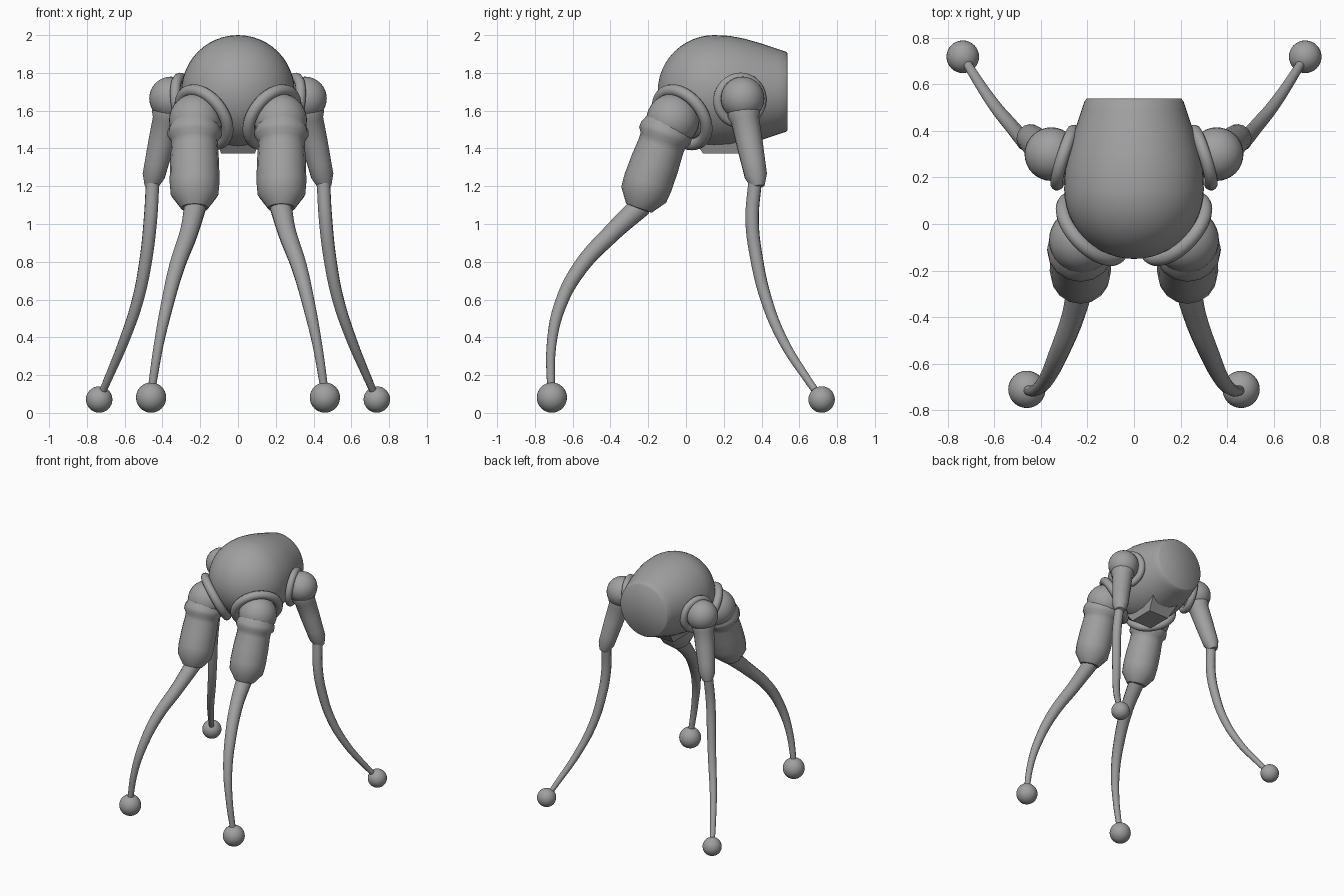
import bpy, bmesh, math
from mathutils import Vector, Matrix

if "Cube" in bpy.data.objects:
    bpy.data.objects.remove(bpy.data.objects["Cube"])

grey = bpy.data.materials.new("grey")
grey.diffuse_color = (0.35, 0.35, 0.35, 1)
grey.use_nodes = True
grey.node_tree.nodes["Principled BSDF"].inputs["Base Color"].default_value = grey.diffuse_color


def finish(obj, angle=40):
    obj.data.materials.append(grey)
    bpy.ops.object.select_all(action='DESELECT')
    obj.select_set(True)
    bpy.context.view_layer.objects.active = obj
    bpy.ops.object.shade_smooth_by_angle(angle=math.radians(angle))
    return obj


def from_bmesh(name, bm, angle=40):
    bmesh.ops.recalc_face_normals(bm, faces=bm.faces)
    mesh = bpy.data.meshes.new(name)
    bm.to_mesh(mesh)
    bm.free()
    obj = bpy.data.objects.new(name, mesh)
    bpy.context.collection.objects.link(obj)
    return finish(obj, angle)


def lathe(name, origin, axis, profile, sides=24, closed=False, angle=40):
    """Revolve (distance along axis, radius) points around an axis."""
    rot = Vector(axis).to_track_quat('Z', 'Y').to_matrix().to_4x4()
    frame = Matrix.Translation(origin) @ rot
    bm = bmesh.new()
    rings = []
    for t, r in profile:
        if r == 0:
            rings.append([bm.verts.new(frame @ Vector((0, 0, t)))] * sides)
            continue
        rings.append([bm.verts.new(frame @ Vector((
            r * math.cos(2 * math.pi * i / sides),
            r * math.sin(2 * math.pi * i / sides), t))) for i in range(sides)])
    pairs = list(zip(rings, rings[1:]))
    if closed:
        pairs.append((rings[-1], rings[0]))
    for a, b in pairs:
        for i in range(sides):
            j = (i + 1) % sides
            quad = list(dict.fromkeys((a[i], a[j], b[j], b[i])))
            bm.faces.new(quad)
    return from_bmesh(name, bm, angle)


def ball(name, centre, r):
    steps = 16
    profile = [(-r * math.cos(math.pi * k / steps),
                r * math.sin(math.pi * k / steps) if 0 < k < steps else 0)
               for k in range(steps + 1)]
    return lathe(name, centre, (0, 0, 1), profile, 32)


def ring(name, centre, axis, major, minor):
    profile = [(minor * math.sin(math.pi * k / 6),
                major + minor * math.cos(math.pi * k / 6)) for k in range(12)]
    return lathe(name, centre, axis, profile, 40, True, 60)


def tentacle(name, path):
    """Tapered tube through (x, y, z, radius) points."""
    curve = bpy.data.curves.new(name, 'CURVE')
    curve.dimensions = '3D'
    curve.bevel_depth = 1
    curve.bevel_resolution = 4
    curve.resolution_u = 5
    curve.use_fill_caps = True
    spline = curve.splines.new('BEZIER')
    spline.bezier_points.add(len(path) - 1)
    for p, (x, y, z, r) in zip(spline.bezier_points, path):
        p.co = (x, y, z)
        p.radius = r
        p.handle_left_type = p.handle_right_type = 'AUTO'
    obj = bpy.data.objects.new(name, curve)
    bpy.context.collection.objects.link(obj)
    bpy.ops.object.select_all(action='DESELECT')
    obj.select_set(True)
    bpy.context.view_layer.objects.active = obj
    bpy.ops.object.convert(target='MESH')
    return finish(bpy.context.object, 60)


# Body: domed front, tapering to a flat round back
dome = [(-0.3 * math.cos(math.pi * k / 24),
         0.3 * math.sin(math.pi * k / 24)) for k in range(13)]
dome[0] = (-0.3, 0)
body_profile = dome + [(0.08, 0.296), (0.16, 0.281), (0.25, 0.255),
                       (0.34, 0.225), (0.378, 0.212), (0.388, 0.203), (0.388, 0)]
lathe("body", (0, 0.15, 1.7), (0, 1, 0), body_profile, 48, angle=50)

# Tapered block under the body
bm = bmesh.new()
low = [bm.verts.new((x, y, 1.374)) for x, y in
       ((-0.09, 0.09), (0.09, 0.09), (0.09, 0.29), (-0.09, 0.29))]
high = [bm.verts.new((x, y, 1.5)) for x, y in
        ((-0.13, 0.0), (0.13, 0.0), (0.13, 0.4), (-0.13, 0.4))]
bm.faces.new(low)
bm.faces.new(high)
for i in range(4):
    j = (i + 1) % 4
    bm.faces.new((low[i], low[j], high[j], high[i]))
from_bmesh("belly_block", bm, 20)

for side, s in (("left", -1), ("right", 1)):
    # Front leg: socket ring, hip ball, thick sleeve, tentacle, ball foot
    ring(f"front_socket_{side}", (s * 0.18, -0.02, 1.565),
         (s * 0.19, -0.18, -0.14), 0.162, 0.032)
    ball(f"front_hip_{side}", (s * 0.225, -0.07, 1.55), 0.14)
    lathe(f"front_sleeve_{side}", (s * 0.23, -0.08, 1.56), (0, -0.335, -0.942),
          [(0.0, 0), (0.03, 0.125), (0.07, 0.142), (0.10, 0.143),
           (0.125, 0.125), (0.16, 0.124), (0.25, 0.13), (0.36, 0.132),
           (0.43, 0.126), (0.505, 0.072), (0.515, 0)], 16)
    tentacle(f"front_tentacle_{side}",
             [(s * x, y, z, r) for x, y, z, r in (
                 (0.225, -0.235, 1.10, 0.06), (0.26, -0.39, 0.955, 0.049),
                 (0.325, -0.56, 0.77, 0.042), (0.375, -0.665, 0.573, 0.034),
                 (0.42, -0.712, 0.36, 0.026), (0.458, -0.715, 0.12, 0.021))])
    ball(f"front_foot_{side}", (s * 0.46, -0.71, 0.081), 0.08)

    # Rear leg: same parts, slimmer
    ring(f"rear_socket_{side}", (s * 0.295, 0.285, 1.655),
         (s * 0.95, 0.3, -0.1), 0.12, 0.027)
    ball(f"rear_hip_{side}", (s * 0.355, 0.30, 1.665), 0.115)
    lathe(f"rear_sleeve_{side}", (s * 0.37, 0.307, 1.58), (s * 0.075, 0.062, -0.32),
          [(-0.04, 0), (-0.03, 0.085), (0.0, 0.088), (0.03, 0.076),
           (0.15, 0.071), (0.27, 0.064), (0.34, 0.06), (0.40, 0.036),
           (0.405, 0)], 16)
    tentacle(f"rear_tentacle_{side}",
             [(s * x, y, z, r) for x, y, z, r in (
                 (0.452, 0.365, 1.22, 0.036), (0.464, 0.35, 1.02, 0.036),
                 (0.488, 0.375, 0.81, 0.034), (0.53, 0.425, 0.60, 0.031),
                 (0.60, 0.51, 0.39, 0.027), (0.69, 0.645, 0.175, 0.021),
                 (0.72, 0.695, 0.105, 0.019))])
    ball(f"rear_foot_{side}", (s * 0.735, 0.718, 0.071), 0.07)
